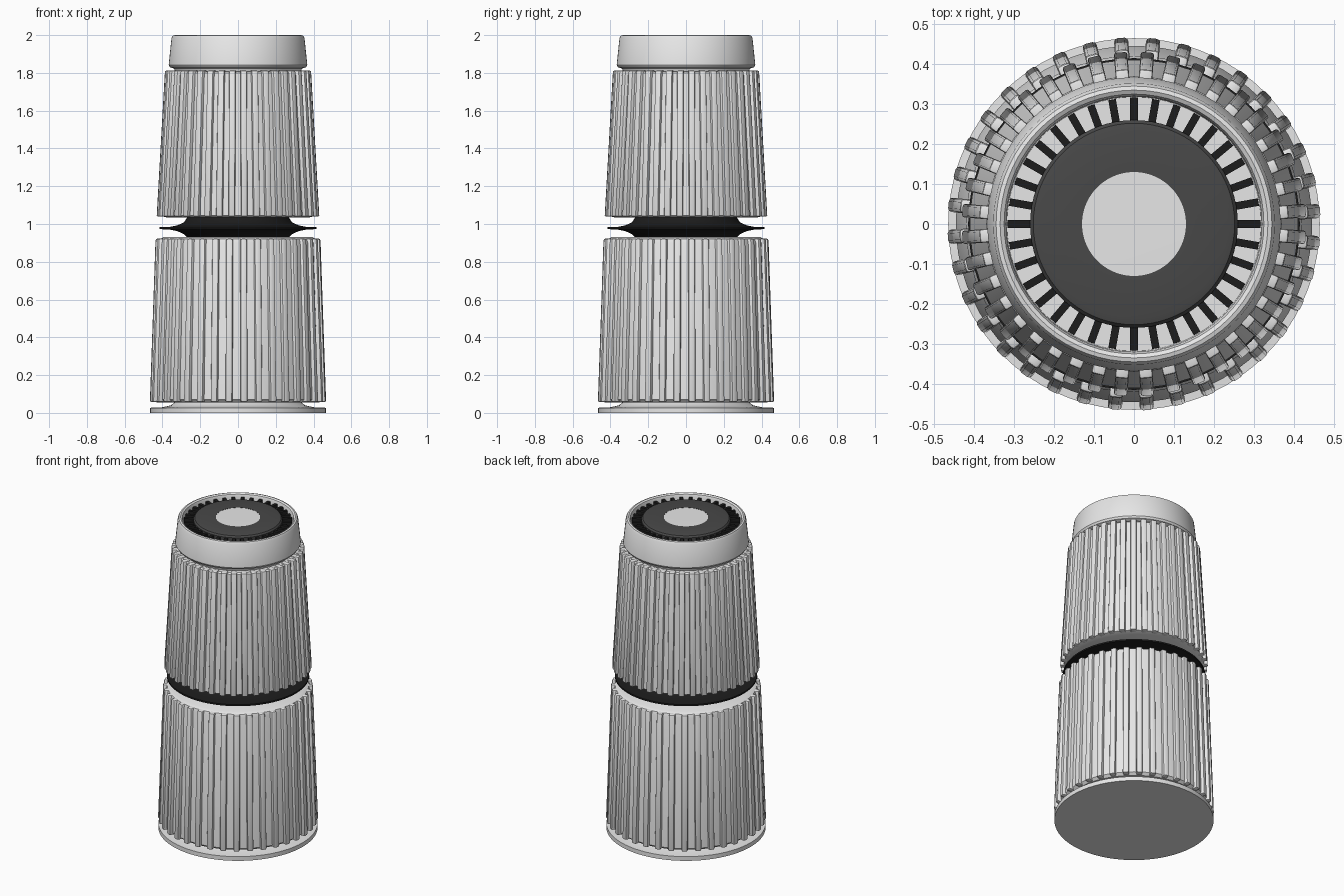
import bpy, bmesh, math
from mathutils import Matrix, Vector

cube = bpy.data.objects.get("Cube")
if cube:
    bpy.data.objects.remove(cube, do_unlink=True)


def material(name, v):
    m = bpy.data.materials.new(name)
    m.use_nodes = True
    m.diffuse_color = (v, v, v, 1)
    m.node_tree.nodes["Principled BSDF"].inputs["Base Color"].default_value = (v, v, v, 1)
    return m


LIGHT = material("light_grey", 0.8)
CHARCOAL = material("charcoal", 0.065)
BLACK = material("black", 0.012)


def finish(name, bm, mat, angle=35):
    bmesh.ops.recalc_face_normals(bm, faces=bm.faces)
    mesh = bpy.data.meshes.new(name)
    bm.to_mesh(mesh)
    bm.free()
    mesh.materials.append(mat)
    obj = bpy.data.objects.new(name, mesh)
    bpy.context.collection.objects.link(obj)
    bpy.ops.object.select_all(action="DESELECT")
    obj.select_set(True)
    bpy.context.view_layer.objects.active = obj
    bpy.ops.object.shade_smooth_by_angle(angle=math.radians(angle))
    return obj


def lathe(name, profile, mat, steps=72):
    """Spin an (r, z) profile around the vertical axis."""
    bm = bmesh.new()
    verts = [bm.verts.new((r, 0, z)) for r, z in profile]
    edges = [bm.edges.new(pair) for pair in zip(verts, verts[1:])]
    bmesh.ops.spin(bm, geom=verts + edges, axis=(0, 0, 1), cent=(0, 0, 0),
                   angle=math.tau, steps=steps, use_duplicate=False)
    bmesh.ops.remove_doubles(bm, verts=bm.verts, dist=0.0005)
    return finish(name, bm, mat)


def ring_of_bars(name, count, width, low, high, depth, mat, bevel, offset=0.0):
    """Bars leaning from (r, z) low to (r, z) high, repeated around the axis."""
    bm = bmesh.new()
    for i in range(count):
        part = bmesh.ops.create_cube(bm, size=1)["verts"]
        for v in part:
            r, z = high if v.co.z > 0 else low
            v.co = Vector((r if v.co.x > 0 else r - depth, v.co.y * width, z))
        turn = Matrix.Rotation(math.tau * (i + offset) / count, 3, "Z")
        bmesh.ops.rotate(bm, verts=part, matrix=turn)
    if bevel:
        bmesh.ops.bevel(bm, geom=bm.edges[:], offset=bevel, segments=2,
                        affect="EDGES", profile=0.5)
    return finish(name, bm, mat)


# Base plate
lathe("base_plate", [(0, 0), (0.465, 0), (0.465, 0.027), (0.40, 0.03),
                     (0.355, 0.04), (0.33, 0.06), (0, 0.06)], LIGHT)

# Lower ribbed barrel
lathe("lower_barrel", [(0, 0.055), (0.43, 0.055), (0.446, 0.07), (0.421, 0.90),
                       (0.414, 0.92), (0.395, 0.93), (0, 0.93)], LIGHT)
ring_of_bars("lower_ribs", 36, 0.036, (0.467, 0.057), (0.437, 0.922), 0.06,
             LIGHT, 0.009, 0.4)

# Waist with a thin flared disc
lathe("waist_disc", [(0, 0.925), (0.265, 0.925), (0.285, 0.945), (0.32, 0.962),
                     (0.36, 0.97), (0.415, 0.973), (0.415, 0.983), (0.36, 0.985),
                     (0.32, 0.993), (0.285, 1.01), (0.265, 1.04), (0, 1.04)], BLACK)

# Upper ribbed barrel
lathe("upper_barrel", [(0, 1.035), (0.38, 1.035), (0.411, 1.045), (0.369, 1.80),
                       (0.36, 1.808), (0, 1.808)], LIGHT)
ring_of_bars("upper_ribs", 40, 0.034, (0.431, 1.04), (0.387, 1.812), 0.05,
             LIGHT, 0.006, 0.5)

# Top collar with a recessed floor
lathe("top_collar", [(0, 1.80), (0.33, 1.80), (0.338, 1.822), (0.36, 1.83),
                     (0.367, 1.842), (0.352, 1.985), (0.345, 1.997), (0.335, 2.0),
                     (0.325, 1.994), (0.32, 1.98), (0.318, 1.93), (0, 1.93)], LIGHT)

# Dial inside the collar: radial fins, dark ring and pale button
ring_of_bars("dial_fins", 36, 0.019, (0.316, 1.925), (0.316, 1.98), 0.08, BLACK, 0)
lathe("dial_ring", [(0.258, 1.92), (0.26, 1.985), (0.252, 1.995), (0.235, 1.999),
                    (0.13, 1.999), (0.13, 1.98)], CHARCOAL)
lathe("dial_button", [(0.13, 1.98), (0.13, 1.998), (0.0, 1.999)], LIGHT)
